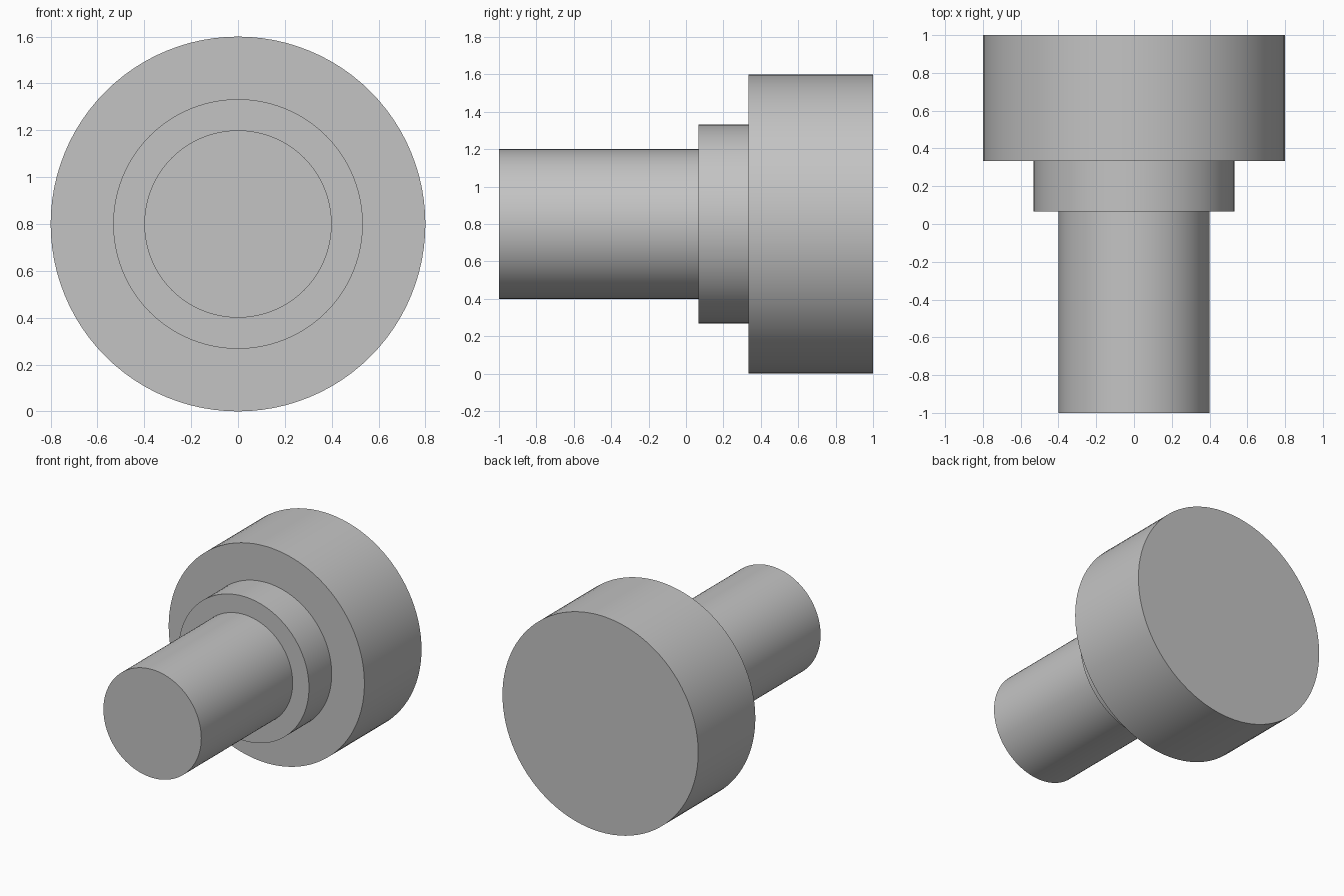
import bpy
import bmesh
import math
from mathutils import Vector

cube = bpy.data.objects.get("Cube")
if cube:
    bpy.data.objects.remove(cube, do_unlink=True)

SEGMENTS = 96
AXIS_Z = 0.8

# Plain grey metal
grey = bpy.data.materials.new("grey_metal")
grey.use_nodes = True
colour = (0.55, 0.55, 0.55, 1.0)
grey.diffuse_color = colour
grey.node_tree.nodes["Principled BSDF"].inputs["Base Color"].default_value = colour

# Stepped outline as (radius, y): shaft, collar, head
profile = [(0.4, -1.0), (0.4, 0.067), (0.533, 0.067),
           (0.533, 0.333), (0.8, 0.333), (0.8, 1.0)]

# Revolve the outline about the y axis and close both ends
bm = bmesh.new()
verts = [bm.verts.new((0, y, AXIS_Z + r)) for r, y in profile]
edges = [bm.edges.new(pair) for pair in zip(verts, verts[1:])]
bmesh.ops.spin(bm, geom=verts + edges, cent=Vector((0, 0, AXIS_Z)),
               axis=Vector((0, 1, 0)), angle=math.tau,
               steps=SEGMENTS, use_duplicate=False)
bmesh.ops.remove_doubles(bm, verts=bm.verts[:], dist=0.0005)
bmesh.ops.holes_fill(bm, edges=[e for e in bm.edges if e.is_boundary], sides=0)
bmesh.ops.recalc_face_normals(bm, faces=bm.faces[:])

mesh = bpy.data.meshes.new("stepped_pin")
bm.to_mesh(mesh)
bm.free()
mesh.materials.append(grey)

pin = bpy.data.objects.new("stepped_pin", mesh)
bpy.context.collection.objects.link(pin)

# Smooth round walls, crisp steps
bpy.ops.object.select_all(action="DESELECT")
pin.select_set(True)
bpy.context.view_layer.objects.active = pin
bpy.ops.object.shade_smooth_by_angle(angle=math.radians(30))
